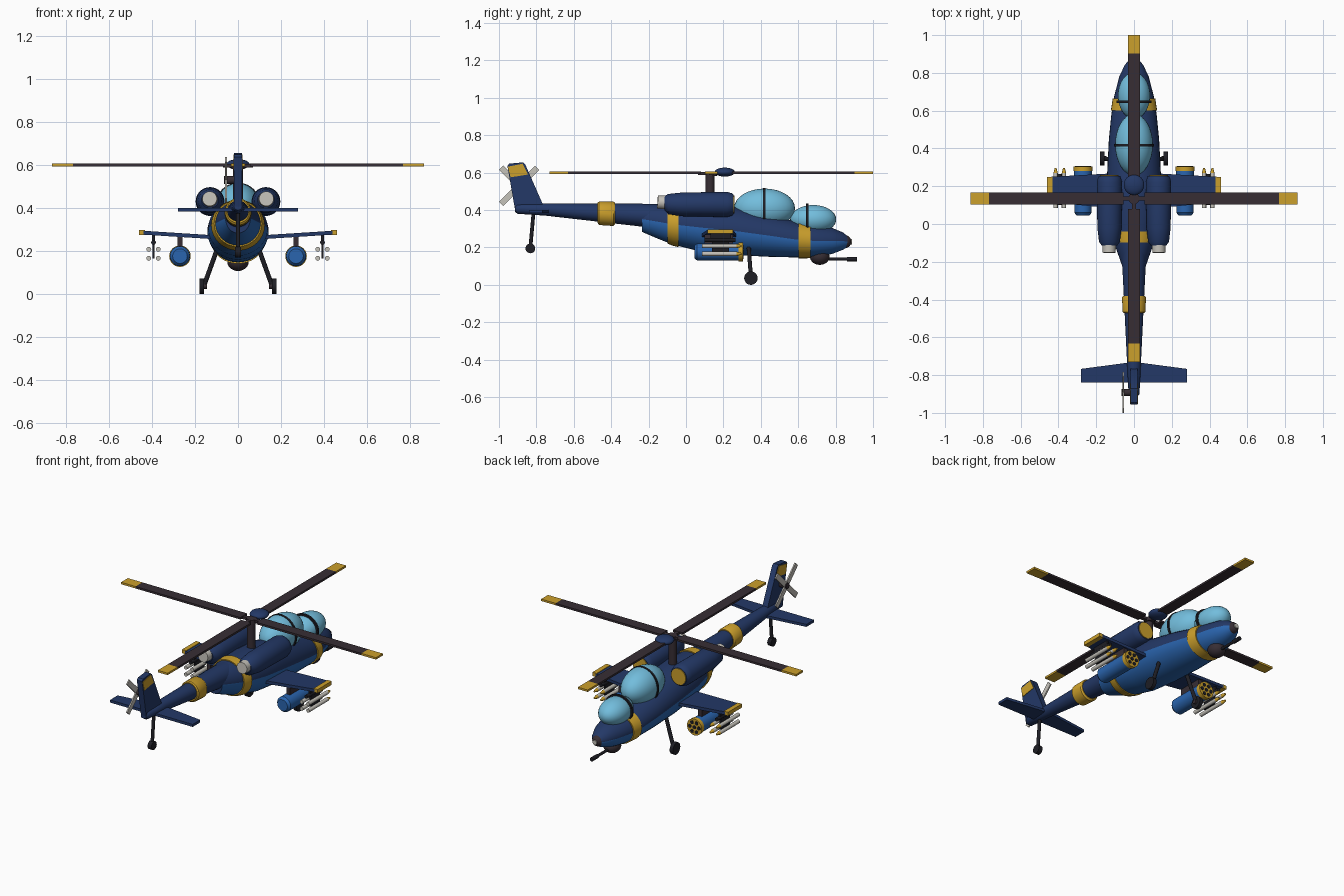
import bpy, bmesh, math
from mathutils import Vector, Matrix

if "Cube" in bpy.data.objects:
    bpy.data.objects.remove(bpy.data.objects["Cube"])

def material(name, rgb):
    m = bpy.data.materials.new(name)
    m.diffuse_color = (*rgb, 1)
    m.use_nodes = True
    m.node_tree.nodes["Principled BSDF"].inputs["Base Color"].default_value = m.diffuse_color
    return m

NAVY = material("navy", (0.017, 0.040, 0.135))
BLUE = material("bright blue", (0.023, 0.130, 0.430))
YELLOW = material("yellow", (0.600, 0.350, 0.025))
GLASS = material("pale blue glass", (0.170, 0.510, 0.720))
DARK = material("dark brown grey", (0.038, 0.027, 0.034))
BLACK = material("near black", (0.013, 0.013, 0.018))
GREY = material("light grey", (0.560, 0.540, 0.490))

def finish(name, bm, mats, angle=35):
    bmesh.ops.recalc_face_normals(bm, faces=bm.faces)
    me = bpy.data.meshes.new(name)
    bm.to_mesh(me)
    bm.free()
    for m in mats:
        me.materials.append(m)
    me.shade_smooth()
    me.set_sharp_from_angle(angle=math.radians(angle))
    ob = bpy.data.objects.new(name, me)
    bpy.context.collection.objects.link(ob)
    return ob

def loft(name, stations, mats, x=0, n=32, belly=False):
    """Elliptical rings along y; each station is (y, bottom z, top z, half width)."""
    bm = bmesh.new()
    rings = []
    for y, zb, zt, w in stations:
        c, r = (zb + zt) / 2, (zt - zb) / 2
        rings.append([bm.verts.new((x + w * math.cos(2 * math.pi * i / n), y,
                                    c + r * math.sin(2 * math.pi * i / n))) for i in range(n)])
    for a, b in zip(rings, rings[1:]):
        for i in range(n):
            f = bm.faces.new((a[i], a[(i + 1) % n], b[(i + 1) % n], b[i]))
            f.material_index = int(belly and i >= n // 2)
    bm.faces.new(rings[0])
    bm.faces.new(rings[-1])
    return finish(name, bm, mats)

def rod(name, p, q, r1, mat, r2=None, n=16):
    """Cylinder or cone from p to q."""
    p, q = Vector(p), Vector(q)
    bm = bmesh.new()
    rot = (q - p).to_track_quat('Z', 'Y').to_matrix().to_4x4()
    bmesh.ops.create_cone(bm, cap_ends=True, segments=n, radius1=r1, radius2=r1 if r2 is None else r2,
                          depth=(q - p).length, matrix=Matrix.Translation((p + q) / 2) @ rot)
    return finish(name, bm, [mat])

def ball(name, c, s, mat):
    bm = bmesh.new()
    bmesh.ops.create_uvsphere(bm, u_segments=32, v_segments=16, radius=1,
                              matrix=Matrix.Translation(c) @ Matrix.Diagonal((*s, 1)))
    return finish(name, bm, [mat])

def box(name, lo, hi, mat, turn=Matrix()):
    lo, hi = Vector(lo), Vector(hi)
    bm = bmesh.new()
    bmesh.ops.create_cube(bm, size=1, matrix=turn @ Matrix.Translation((lo + hi) / 2)
                          @ Matrix.Diagonal((*(hi - lo), 1)))
    return finish(name, bm, [mat])

def slab(name, outline, offset, mat):
    """Flat outline of 3D points, thickened by +-offset."""
    bm = bmesh.new()
    o = Vector(offset)
    a = [bm.verts.new(Vector(p) - o) for p in outline]
    b = [bm.verts.new(Vector(p) + o) for p in outline]
    bm.faces.new(a)
    bm.faces.new(b)
    for i in range(len(a)):
        j = (i + 1) % len(a)
        bm.faces.new((a[i], a[j], b[j], b[i]))
    return finish(name, bm, [mat])

# Fuselage with bright belly
BODY = [(-.235, .283, .42, .058), (-.15, .247, .428, .088), (-.07, .215, .432, .114),
        (.08, .178, .435, .138), (.25, .16, .42, .143), (.45, .15, .375, .133),
        (.58, .147, .34, .12), (.68, .149, .322, .104), (.78, .165, .305, .078),
        (.84, .188, .28, .05), (.87, .208, .255, .026)]
loft("fuselage", BODY, [NAVY, BLUE], belly=True)

def body_at(y, grow):
    for a, b in zip(BODY, BODY[1:]):
        if a[0] <= y <= b[0]:
            t = (y - a[0]) / (b[0] - a[0])
            _, zb, zt, w = [u + (v - u) * t for u, v in zip(a, b)]
            return (y, zb - grow, zt + grow, w + grow)

# Painted bands and tail boom
for name, y0, y1 in (("rear_band", -.098, -.04), ("nose_band", .602, .665)):
    loft(name, [body_at(y0, .006), body_at((y0 + y1) / 2, .006), body_at(y1, .006)], [YELLOW])
loft("tail_boom", [(-.12, .30, .43, .07), (-.24, .312, .434, .061), (-.75, .37, .436, .036),
                   (-.9, .38, .434, .029), (-.915, .39, .425, .018)], [NAVY])
loft("boom_band", [(-.472, .33, .44, .054), (-.465, .32, .445, .061), (-.388, .315, .445, .063),
                   (-.38, .325, .44, .057)], [YELLOW])

# Canopies with frames
ball("rear_canopy", (0, .42, .41), (.1, .163, .105), GLASS)
ball("front_canopy", (0, .68, .35), (.085, .123, .077), GLASS)
loft("rear_canopy_frame", [(.411, .30, .518, .106), (.424, .30, .518, .106)], [BLACK])
loft("front_canopy_frame", [(.641, .27, .434, .093), (.654, .27, .434, .093)], [BLACK])

# Nose sensor and gun turret
ball("nose_sensor", (0, .85, .231), (.034, .034, .034), DARK)
rod("sensor_lens", (0, .875, .231), (0, .887, .231), .014, GREY)
ball("gun_turret", (0, .715, .15), (.05, .052, .043), DARK)
rod("gun_barrel", (0, .72, .138), (0, .9, .138), .008, BLACK)
rod("gun_muzzle", (0, .86, .138), (0, .915, .138), .012, BLACK)

# Main rotor
HUB = Vector((0, .135, .6))
rod("rotor_mast", (0, .128, .38), (0, .128, .59), .024, DARK)
rod("rotor_hub", (0, .135, .582), (0, .135, .605), .03, DARK)
loft_y = .207
ball("rotor_cap", (0, loft_y, .603), (.054, .054, .024), NAVY)
for k in range(4):
    turn = Matrix.Translation(HUB) @ Matrix.Rotation(k * math.pi / 2, 4, 'Z')
    box("rotor_blade", (.055, -.033, -.006), (.767, .033, .006), DARK, turn)
    box("rotor_blade_tip", (.767, -.033, -.006), (.865, .033, .006), YELLOW, turn)
    box("rotor_arm", (.0, -.011, -.012), (.07, .011, .004), DARK, turn)

# Tail fin, stabiliser and tail rotor
slab("tail_fin", [(0, -.912, .39), (0, -.955, .637), (0, -.945, .648), (0, -.872, .655),
                  (0, -.86, .645), (0, -.765, .43)], (.018, 0, 0), NAVY)
slab("fin_tip_panel", [(0, -.938, .575), (0, -.952, .632), (0, -.873, .648), (0, -.845, .59)],
     (.021, 0, 0), YELLOW)
slab("stabiliser", [(-.28, -.84, .392), (.28, -.84, .392), (.28, -.767, .392), (0, -.73, .392),
                    (-.28, -.767, .392)], (0, 0, .008), NAVY)
rod("tail_rotor_hub", (-.01, -.892, .53), (-.066, -.892, .53), .018, DARK)
for k in range(4):
    turn = Matrix.Translation((-.056, -.892, .53)) @ Matrix.Rotation(math.radians(45 + 90 * k), 4, 'X')
    box("tail_rotor_blade", (-.004, .01, -.016), (.004, .136, .016), GREY, turn)

# Tail wheel
rod("tail_strut", (0, -.815, .39), (0, -.832, .2), .01, BLACK)
rod("tail_wheel", (-.013, -.832, .195), (.013, -.832, .195), .026, BLACK, n=24)

for s in (-1, 1):
    # Main gear
    rod("gear_strut", (s * .1, .335, .20), (s * .156, .347, .045), .011, BLACK)
    rod("gear_axle", (s * .145, .347, .037), (s * .17, .347, .037), .013, DARK)
    rod("gear_wheel", (s * .157, .347, .036), (s * .179, .347, .036), .036, BLACK, n=24)
    # Engines
    x = s * .13
    loft("engine", [(-.115, .4, .475, .04), (-.095, .378, .486, .055), (-.02, .367, .494, .064),
                    (.22, .363, .497, .067), (.245, .37, .49, .061), (.255, .378, .482, .054)],
         [NAVY], x=x)
    rod("engine_intake", (x, .25, .43), (x, .26, .43), .049, YELLOW, n=28)
    rod("engine_nozzle", (x, -.08, .439), (s * .132, -.152, .443), .038, GREY, .034, n=24)
    # Stub wing with tip rail
    slab("stub_wing", [(s * .08, .08, .262), (s * .44, .115, .285), (s * .44, .25, .285),
                       (s * .08, .27, .262)], (0, 0, .009), NAVY)
    box("wing_tip", (s * .446 - .014, .115, .274), (s * .446 + .014, .25, .297), YELLOW)
    # Rocket pod
    x, z = s * .27, .176
    box("pod_pylon", (x - .012, .1, .21), (x + .012, .25, .275), DARK)
    loft("rocket_pod", [(.045, z - .034, z + .034, .034), (.06, z - .046, z + .046, .046),
                        (.285, z - .047, z + .047, .047)], [BLUE], x=x)
    rod("pod_cap", (x, .28, z), (x, .305, z), .05, YELLOW, n=32)
    for k in range(7):
        r = .031 if k else 0
        hx, hz = x + r * math.cos(k * math.pi / 3), z + r * math.sin(k * math.pi / 3)
        rod("pod_tube", (hx, .3, hz), (hx, .308, hz), .011, BLACK, n=12)
    # Missile cluster
    x = s * .393
    box("missile_pylon", (x - .006, .13, .235), (x + .006, .24, .28), BLACK)
    rod("missile_rail", (x, .1, .24), (x, .265, .24), .011, BLACK)
    box("missile_rack", (x - .004, .14, .165), (x + .004, .23, .24), BLACK)
    for dx in (-.022, .022):
        for mz in (.166, .208):
            rod("missile", (x + dx, .085, mz), (x + dx, .27, mz), .0115, GREY, n=12)
            rod("missile_nose", (x + dx, .27, mz), (x + dx, .296, mz), .0115, YELLOW, .005, n=12)
